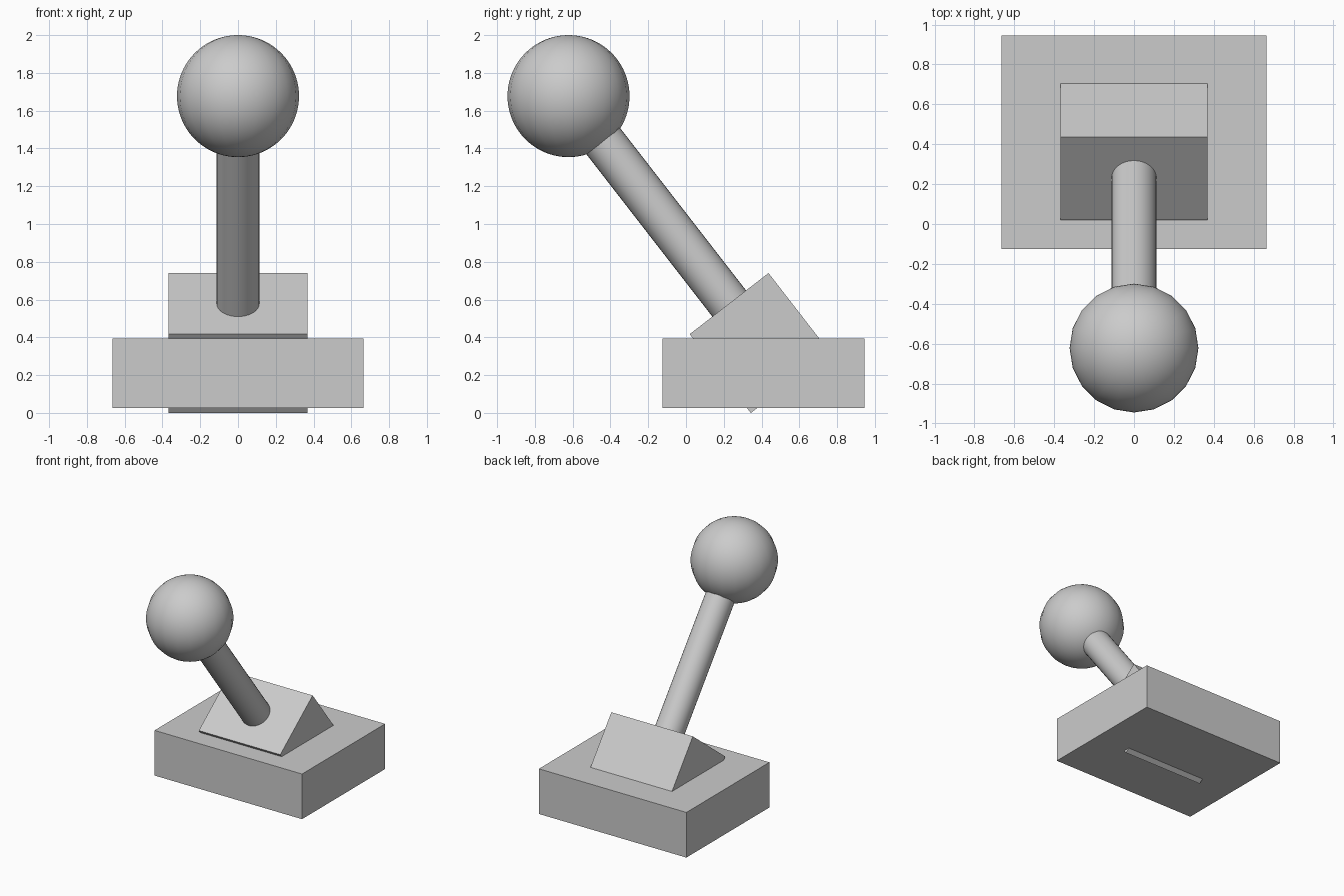
import bpy
from math import radians
from mathutils import Vector

if "Cube" in bpy.data.objects:
    bpy.data.objects.remove(bpy.data.objects["Cube"])

TILT = radians(37.8)
PIVOT = Vector((0, 0.39, 0.37))    # centre of the tilted block
BALL = Vector((0, -0.622, 1.677))  # centre of the knob


def box(name, size, loc, tilt=0):
    bpy.ops.mesh.primitive_cube_add(size=1, location=loc, rotation=(tilt, 0, 0))
    ob = bpy.context.object
    ob.name = name
    ob.scale = size
    bpy.ops.object.transform_apply(location=False, rotation=False, scale=True)
    return ob


# Base slab and the tilted pivot block sunk into it
box("base", (1.33, 1.07, 0.368), (0, 0.41, 0.21))
box("pivot_block", (0.735, 0.528, 0.528), PIVOT, TILT)

# Lever shaft running from inside the block into the knob
axis = BALL - PIVOT
bpy.ops.mesh.primitive_cylinder_add(vertices=32, radius=0.113, depth=axis.length,
                                    location=(PIVOT + BALL) / 2, rotation=(TILT, 0, 0))
bpy.context.object.name = "lever_shaft"
bpy.ops.object.shade_smooth_by_angle(angle=radians(30))

# Round knob, coarse around and fine from pole to pole
bpy.ops.mesh.primitive_uv_sphere_add(segments=20, ring_count=40, radius=0.323, location=BALL)
bpy.context.object.name = "knob"
bpy.ops.object.shade_smooth()
